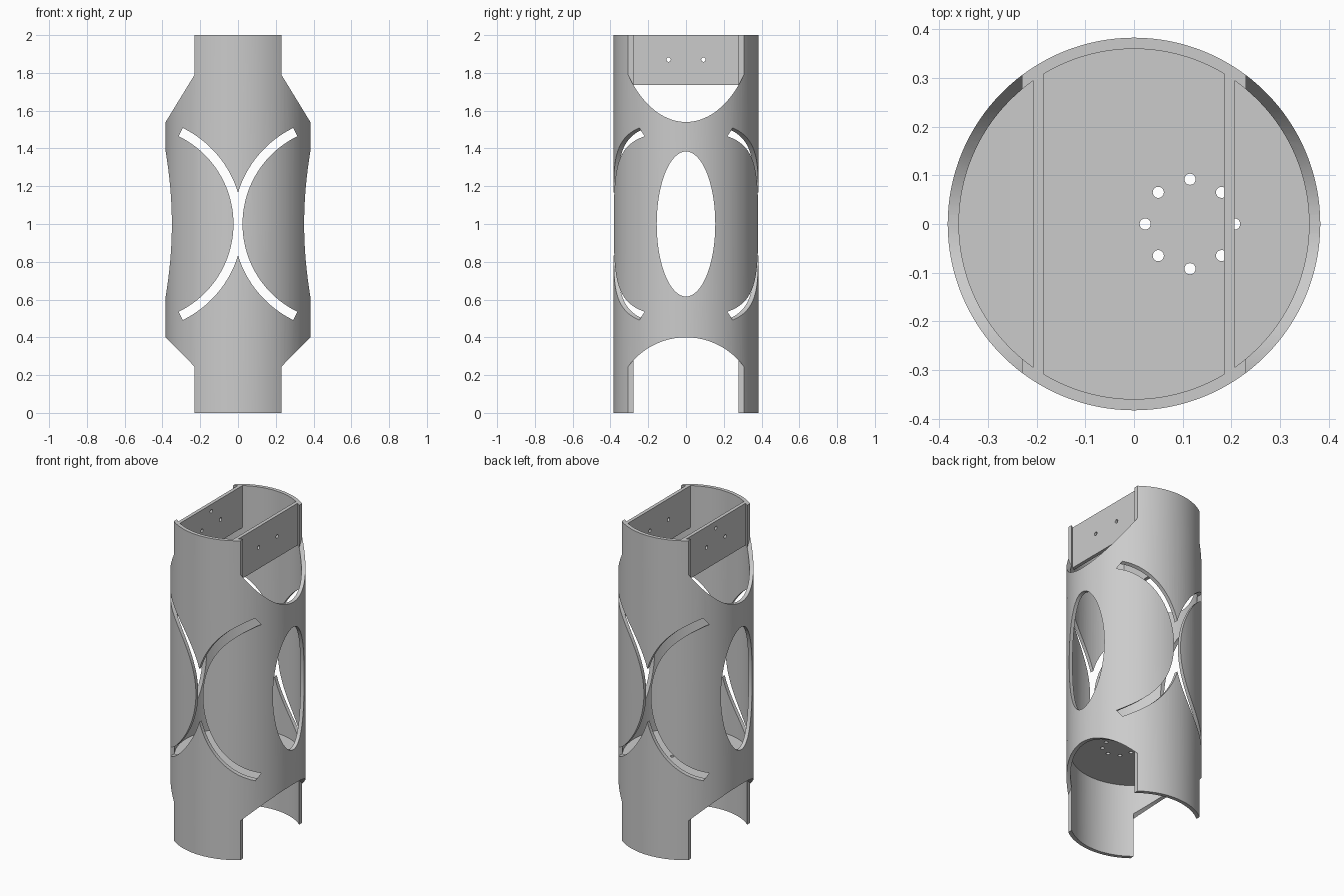
import bpy
import bmesh
from math import sin, cos, pi, radians, sqrt

cube = bpy.data.objects.get("Cube")
if cube:
    bpy.data.objects.remove(cube, do_unlink=True)

R_OUT, R_IN = 0.383, 0.36
HEIGHT = 2.0
NECK = 0.23  # half width of the tube ends

GREY = (0.6, 0.6, 0.6, 1)
grey = bpy.data.materials.new("plain_grey")
grey.use_nodes = True
grey.diffuse_color = GREY
grey.node_tree.nodes["Principled BSDF"].inputs["Base Color"].default_value = GREY


def prism(name, outline, axis, lo, hi):
    """Extrude a 2D outline along an axis from lo to hi."""
    place = {"x": lambda a, b, d: (d, a, b),
             "y": lambda a, b, d: (a, d, b),
             "z": lambda a, b, d: (a, b, d)}[axis]
    bm = bmesh.new()
    face = bm.faces.new([bm.verts.new(place(a, b, lo)) for a, b in outline])
    new = bmesh.ops.extrude_face_region(bm, geom=[face])["geom"]
    shift = place(0, 0, hi - lo)
    bmesh.ops.translate(bm, vec=shift, verts=[v for v in new if isinstance(v, bmesh.types.BMVert)])
    bmesh.ops.recalc_face_normals(bm, faces=bm.faces)
    if bm.calc_volume(signed=True) < 0:
        bmesh.ops.reverse_faces(bm, faces=bm.faces)
    mesh = bpy.data.meshes.new(name)
    bm.to_mesh(mesh)
    bm.free()
    mesh.materials.append(grey)
    obj = bpy.data.objects.new(name, mesh)
    bpy.context.collection.objects.link(obj)
    return obj


def arc(cx, cy, rx, ry, start=0.0, end=2 * pi, n=64, closed=True):
    steps = n if closed else n - 1
    return [(cx + rx * cos(start + (end - start) * i / steps),
             cy + ry * sin(start + (end - start) * i / steps)) for i in range(n)]


def notch_outline(z_mid, z_side, z_end):
    """Arched opening in the side wall, running out through a tube end."""
    half = sqrt(R_OUT ** 2 - NECK ** 2)
    points = []
    for i in range(49):
        y = half * sin(pi * (i / 48 - 0.5))
        drop = (R_OUT - sqrt(R_OUT ** 2 - y ** 2)) / (R_OUT - NECK)
        points.append((y, z_mid + (z_side - z_mid) * drop))
    return points + [(0.5, z_side), (0.5, z_end), (-0.5, z_end), (-0.5, z_side)]


def cut(target, cutters):
    """Subtract each cutter, then remove it."""
    bpy.context.view_layer.objects.active = target
    for c in cutters:
        c.hide_render = True
        mod = target.modifiers.new("cut", "BOOLEAN")
        mod.operation, mod.solver, mod.object = "DIFFERENCE", "EXACT", c
        bpy.ops.object.modifier_apply(modifier=mod.name)
        bpy.data.objects.remove(c, do_unlink=True)


def smooth(obj):
    bpy.ops.object.select_all(action="DESELECT")
    obj.select_set(True)
    bpy.context.view_layer.objects.active = obj
    bpy.ops.object.shade_smooth_by_angle(angle=radians(30))


# Hollow tube
tube = prism("tube_shell", arc(0, 0, R_OUT, R_OUT, n=128), "z", 0, HEIGHT)
cutters = [prism("bore", arc(0, 0, R_IN, R_IN, n=128), "z", -0.1, HEIGHT + 0.1)]

# Oval side windows
cutters.append(prism("oval", arc(0, 1.0, 0.155, 0.384), "x", -1, 1))

for s in (-1, 1):
    # Arched notches at both ends
    lo, hi = sorted((s * NECK, s * 0.6))
    cutters.append(prism("lower_notch", notch_outline(0.4, 0.245, -0.1), "x", lo, hi))
    cutters.append(prism("upper_notch", notch_outline(1.54, 1.79, 2.1), "x", lo, hi))
    # Curved slots through front and back
    a = radians(64)
    ring = (arc(-0.541, 1, 0.566, 0.566, -a, a, 48, False)
            + arc(-0.541, 1, 0.517, 0.517, a, -a, 48, False))
    cutters.append(prism("slot", [(-s * x, z) for x, z in ring], "y", -1, 1))
cut(tube, cutters)
smooth(tube)

# Inner floor with a ring of drilled holes
floor = prism("floor_disc", arc(0, 0, 0.365, 0.365, n=128), "z", 0.463, 0.485)
cut(floor, [prism("drill", arc(x, y, 0.0115, 0.0115, n=20), "z", 0.3, 0.6)
            for x, y in arc(0.115, 0, 0.092, 0.092, n=8)])
smooth(floor)

# Flat mounting plates across the upper opening
for s, name in ((1, "left_plate"), (-1, "right_plate")):
    outline = [(0.185, -0.32), (0.207, -0.305), (0.207, 0.305), (0.185, 0.32)]
    plate = prism(name, [(s * x, y) for x, y in outline], "z", 1.737, HEIGHT)
    holes = [(-0.092, 1.87), (0.092, 1.87)]
    if s < 0:
        holes.append((0, 1.957))
    lo, hi = sorted((s * 0.1, s * 0.3))
    cut(plate, [prism("drill", arc(y, z, 0.0115, 0.0115, n=20), "x", lo, hi)
                for y, z in holes])
    smooth(plate)
